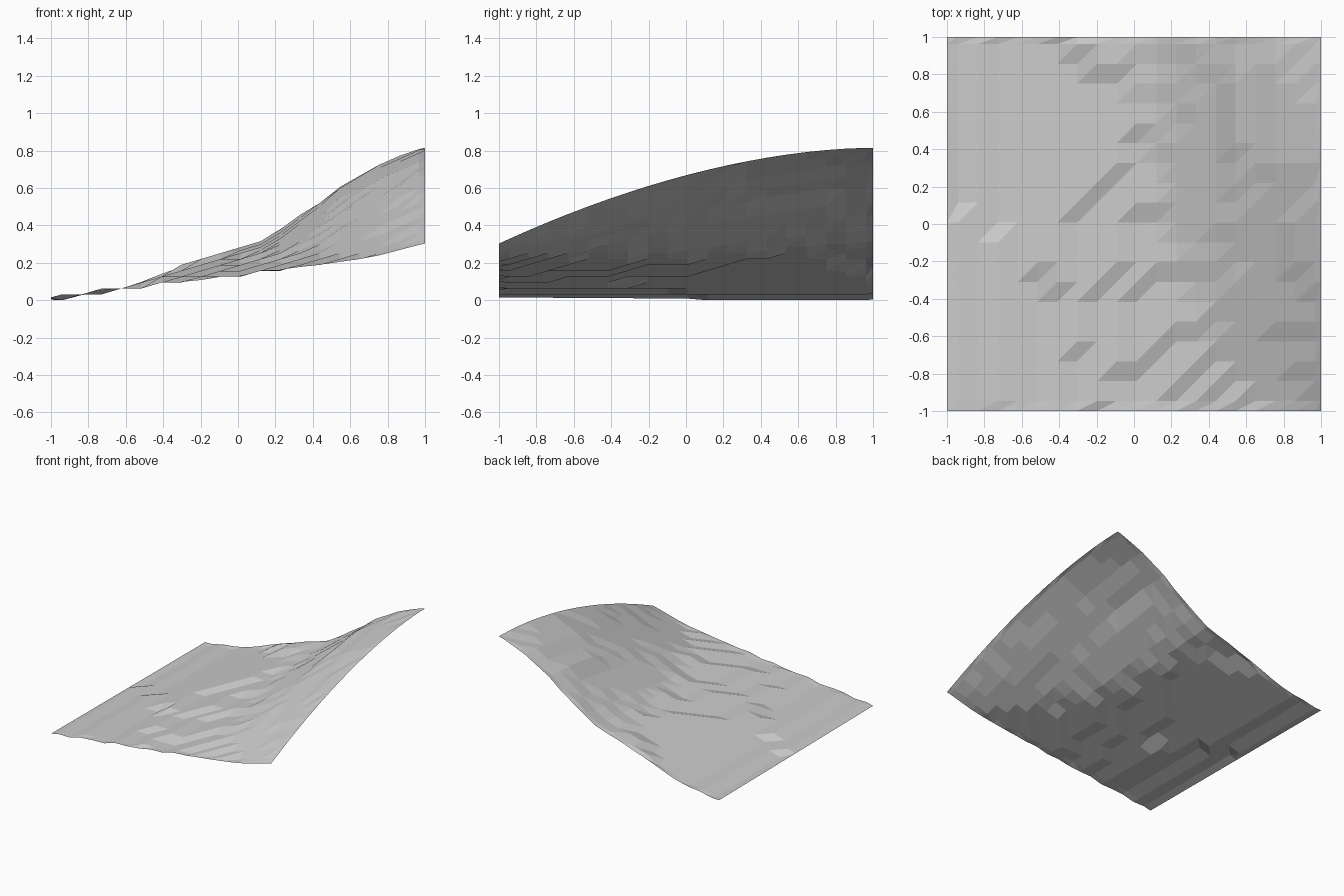
import bpy
import bmesh
from math import sin, pi

cube = bpy.data.objects.get("Cube")
if cube:
    bpy.data.objects.remove(cube, do_unlink=True)

# Edge profiles of the hillside in thousandths, from left to right
FRONT_EDGE = [15, 30, 30, 55, 63, 66, 95, 98, 108, 128, 131,
              158, 163, 178, 190, 205, 220, 240, 268, 296, 303]
BACK_EDGE = [3, 5, 28, 40, 63, 98, 140, 178, 212, 250, 280,
             315, 380, 450, 520, 605, 665, 725, 768, 808, 815]
COUNT = len(FRONT_EDGE)
CELL = 0.106
TERRACE = 0.0315
HILL_FOOT = 0.25


def grid_lines(first):
    """Evenly spaced survey lines, with clipped cells at both borders."""
    inner = [first + CELL * i for i in range(COUNT - 2)]
    return [-1.0] + inner + [1.0]


def ramp(value, start, end):
    """Smooth step from 0 to 1 between start and end."""
    t = min(max((value - start) / (end - start), 0), 1)
    return t * t * (3 - 2 * t)


def ground_height(i, j, x, y):
    """Blend the edge profiles; the hill has a late foot and a round crest."""
    low, high = FRONT_EDGE[i] / 1000, BACK_EDGE[i] / 1000
    crest = 1.05 + 0.75 * ramp(x, 0.05, 0.55)
    foot = 1 + 0.3 * sin(pi * max(x + 0.2, 0) / 1.2)
    t = ((y + 1) / 2) ** foot
    height = low + (high - low) * (1 - (1 - t) ** crest)
    if i in (0, COUNT - 1) or j in (0, COUNT - 1):
        return height
    # Inner points snap to terrace levels, finer on the hill
    step = TERRACE / 2 if height > HILL_FOOT else TERRACE
    return round(height / step) * step


# Colour
rock = bpy.data.materials.new("grey_ground")
rock.use_nodes = True
grey = (0.6, 0.6, 0.6, 1)
rock.diffuse_color = grey
shader = rock.node_tree.nodes["Principled BSDF"]
shader.inputs["Base Color"].default_value = grey
shader.inputs["Roughness"].default_value = 0.9

# Ground sheet, each cell split along the same diagonal
bm = bmesh.new()
xs, ys = grid_lines(-0.94), grid_lines(-0.946)
points = [[bm.verts.new((x, y, ground_height(i, j, x, y)))
           for j, y in enumerate(ys)] for i, x in enumerate(xs)]
for i in range(COUNT - 1):
    for j in range(COUNT - 1):
        a, b = points[i][j], points[i + 1][j]
        c, d = points[i + 1][j + 1], points[i][j + 1]
        bm.faces.new((a, b, c))
        bm.faces.new((a, c, d))

# Rest the lowest point on the floor
lowest = min(v.co.z for v in bm.verts)
for v in bm.verts:
    v.co.z -= lowest

mesh = bpy.data.meshes.new("hillside_terrain")
bm.to_mesh(mesh)
bm.free()
mesh.materials.append(rock)
terrain = bpy.data.objects.new("hillside_terrain", mesh)
bpy.context.collection.objects.link(terrain)
